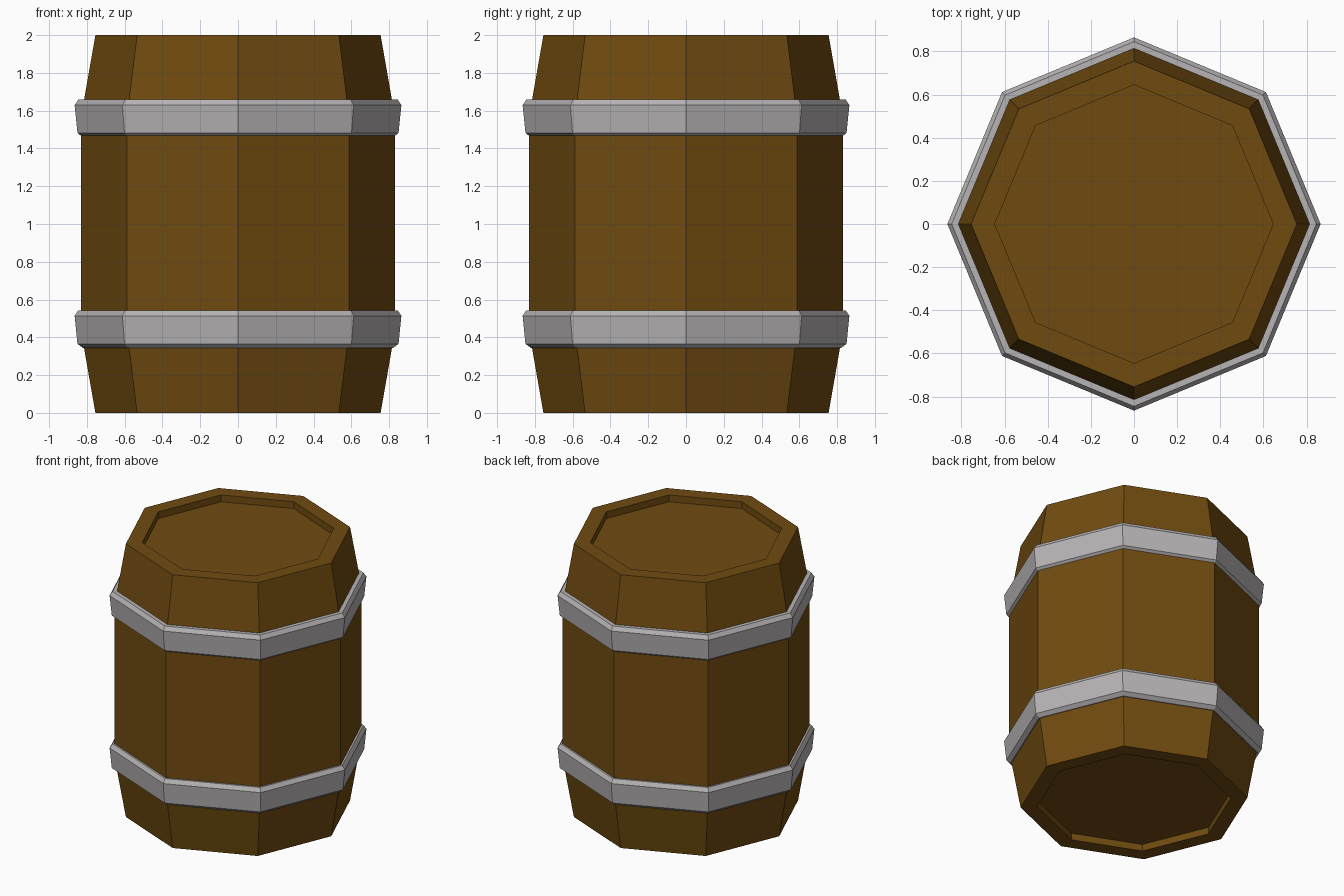
import bpy, bmesh, math

if "Cube" in bpy.data.objects:
    bpy.data.objects.remove(bpy.data.objects["Cube"])

SIDES = 8


def material(name, rgb):
    m = bpy.data.materials.new(name)
    m.diffuse_color = (*rgb, 1.0)
    m.use_nodes = True
    m.node_tree.nodes["Principled BSDF"].inputs["Base Color"].default_value = m.diffuse_color
    return m


def lathe(name, profile, mat, ring=False):
    """Spin an (r, z) profile into an octagonal solid; ring closes the profile, otherwise ends are capped."""
    bm = bmesh.new()
    loops = [[bm.verts.new((r * math.cos(a), r * math.sin(a), z))
              for a in (2 * math.pi * i / SIDES for i in range(SIDES))]
             for r, z in profile]
    pairs = list(zip(loops, loops[1:]))
    if ring:
        pairs.append((loops[-1], loops[0]))
    else:
        bm.faces.new(loops[0])
        bm.faces.new(loops[-1])
    for low, high in pairs:
        for i in range(SIDES):
            j = (i + 1) % SIDES
            bm.faces.new((low[i], low[j], high[j], high[i]))
    bmesh.ops.recalc_face_normals(bm, faces=bm.faces)
    mesh = bpy.data.meshes.new(name)
    bm.to_mesh(mesh)
    bm.free()
    mesh.materials.append(mat)
    obj = bpy.data.objects.new(name, mesh)
    bpy.context.collection.objects.link(obj)
    return obj


wood = material("brown_wood", (0.162, 0.070, 0.005))
metal = material("grey_metal", (0.475, 0.452, 0.458))

# Barrel body with recessed ends
half = [(0.645, 0.05), (0.645, 0.0), (0.755, 0.0), (0.832, 0.44)]
lathe("barrel_body", half + [(r, 2 - z) for r, z in reversed(half)], wood)

# Metal hoops, flaring slightly towards the top
hoop = [(0.79, 0.0), (0.822, 0.0), (0.85, 0.022), (0.865, 0.17), (0.845, 0.199), (0.79, 0.199)]
for name, base in (("lower_hoop", 0.344), ("upper_hoop", 1.46)):
    lathe(name, [(r, z + base) for r, z in hoop], metal, ring=True)
